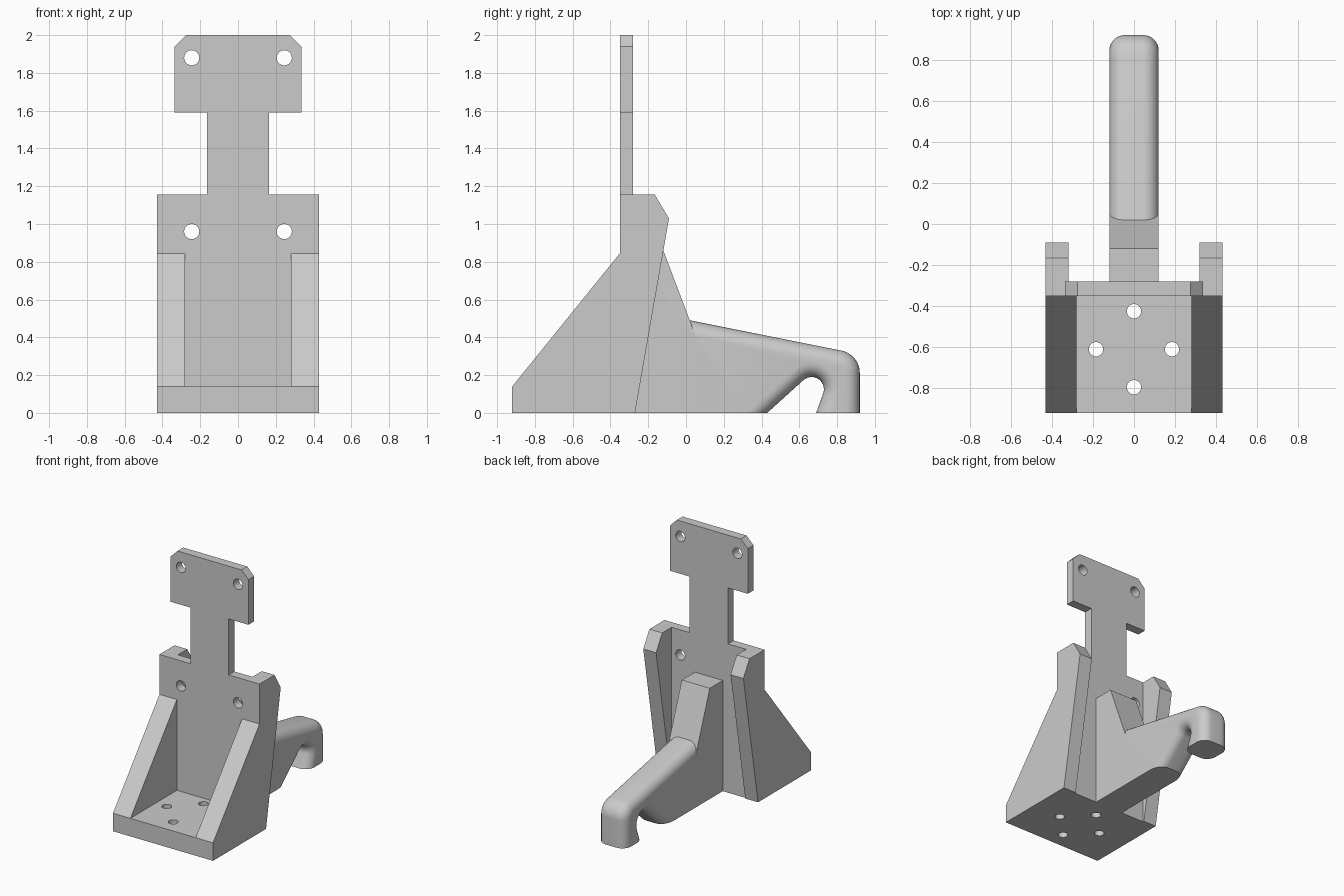
import bpy, bmesh
from math import cos, sin, radians, pi
from mathutils import Vector, Matrix

old = bpy.data.objects.get("Cube")
if old:
    bpy.data.objects.remove(old, do_unlink=True)

grey = bpy.data.materials.new("plain grey")
grey.use_nodes = True
grey.diffuse_color = (0.6, 0.6, 0.6, 1)
grey.node_tree.nodes["Principled BSDF"].inputs["Base Color"].default_value = (0.6, 0.6, 0.6, 1)


def loft(name, rings):
    """Skin a list of matching closed rings and cap both ends."""
    bm = bmesh.new()
    loops = [[bm.verts.new(p) for p in ring] for ring in rings]
    n = len(loops[0])
    for a, b in zip(loops, loops[1:]):
        for i in range(n):
            j = (i + 1) % n
            bm.faces.new((a[i], a[j], b[j], b[i]))
    bm.faces.new(loops[0])
    bm.faces.new(loops[-1])
    bmesh.ops.recalc_face_normals(bm, faces=bm.faces)
    mesh = bpy.data.meshes.new(name)
    bm.to_mesh(mesh)
    bm.free()
    mesh.materials.append(grey)
    obj = bpy.data.objects.new(name, mesh)
    bpy.context.collection.objects.link(obj)
    return obj


def side_prism(name, outline, x0, x1):
    return loft(name, [[(x, y, z) for y, z in outline] for x in (x0, x1)])


def activate(obj):
    bpy.ops.object.select_all(action="DESELECT")
    obj.select_set(True)
    bpy.context.view_layer.objects.active = obj


def drill(obj, centres, radius, axis):
    """Cut round through-holes along the given axis."""
    bm = bmesh.new()
    turn = Matrix.Rotation(pi / 2, 4, "X") if axis == "Y" else Matrix()
    for c in centres:
        bmesh.ops.create_cone(bm, cap_ends=True, segments=32, radius1=radius, radius2=radius,
                              depth=0.4, matrix=Matrix.Translation(c) @ turn)
    mesh = bpy.data.meshes.new("hole_cutter")
    bm.to_mesh(mesh)
    bm.free()
    mesh.materials.append(grey)
    cutter = bpy.data.objects.new("hole_cutter", mesh)
    cutter.hide_render = True
    bpy.context.collection.objects.link(cutter)
    mod = obj.modifiers.new("holes", "BOOLEAN")
    mod.operation, mod.solver, mod.object = "DIFFERENCE", "EXACT", cutter
    activate(obj)
    bpy.ops.object.modifier_apply(modifier=mod.name)
    bpy.data.objects.remove(cutter, do_unlink=True)
    bpy.ops.object.shade_smooth_by_angle(angle=radians(30))


# Upright plate with narrow neck and chamfered head
half = [(0.43, 0), (0.43, 1.155), (0.165, 1.155), (0.165, 1.59),
        (0.335, 1.59), (0.335, 1.94), (0.275, 2)]
outline = half + [(-x, z) for x, z in reversed(half)]
plate = loft("upright_plate", [[(x, y, z) for x, z in outline] for y in (-0.35, -0.28)])
drill(plate, [(x, -0.31, z) for x in (-0.245, 0.245) for z in (0.96, 1.88)], 0.04, "Y")

# Base floor with four bolt holes
base = side_prism("base_floor", [(-0.92, 0), (-0.35, 0), (-0.35, 0.14), (-0.92, 0.14)], -0.43, 0.43)
drill(base, [(0, -0.425, 0.07), (0, -0.795, 0.07), (-0.185, -0.61, 0.07), (0.185, -0.61, 0.07)],
      0.035, "Z")

# Front gussets and rear flanges on both sides
for side, s in (("left", 1), ("right", -1)):
    side_prism(side + "_gusset", [(-0.92, 0.14), (-0.35, 0.14), (-0.35, 0.845)], s * 0.28, s * 0.43)
    side_prism(side + "_flange", [(-0.28, 0), (-0.27, 0), (-0.09, 1.03), (-0.165, 1.155), (-0.28, 1.155)],
               s * 0.32, s * 0.43)


# Rear hook: side outline with rounded edges along the arm
def arc(cy, cz, r, start, end, steps):
    return [(cy + r * cos(radians(start + (end - start) * i / steps)),
             cz + r * sin(radians(start + (end - start) * i / steps))) for i in range(steps + 1)]


hook = [(-0.28, 0), (0.43, 0)]
hook += arc(0.665, 0.125, 0.065, 131.8, -20, 14)
hook += [(0.689, 0), (0.92, 0)]
hook += arc(0.80, 0.212, 0.12, 0, 78.8, 10)
hook += [(0.02, 0.49), (-0.12, 0.86), (-0.28, 0.86)]
hook = [Vector(p) for p in hook]


def inset(points, dist):
    """Move the rounded edges inward, leaving the floor and wedge edges in place."""
    edges = []
    for i, p in enumerate(points):
        q = points[(i + 1) % len(points)]
        d = (q - p).normalized()
        fixed = (p.y == 0 and q.y == 0) or max(p.x, q.x) < 0.03
        edges.append((Vector((-d.y, d.x)), 0 if fixed else dist))
    result = []
    for i, p in enumerate(points):
        (a, wa), (b, wb) = edges[i - 1], edges[i]
        det = a.x * b.y - a.y * b.x
        result.append((p.x + (wa * b.y - wb * a.y) / det, p.y + (wb * a.x - wa * b.x) / det))
    return result


width, fillet, steps = 0.12, 0.075, 8
rings = []
for i in range(steps + 1):
    t = pi / 2 * i / steps
    ring = inset(hook, fillet * (1 - cos(t)))
    x = width - fillet + fillet * sin(t)
    rings.append([(x, y, z) for y, z in ring])
rings = [[(-x, y, z) for x, y, z in ring] for ring in reversed(rings)] + rings
arm = loft("rear_hook", rings)
activate(arm)
bpy.ops.object.shade_smooth_by_angle(angle=radians(30))
